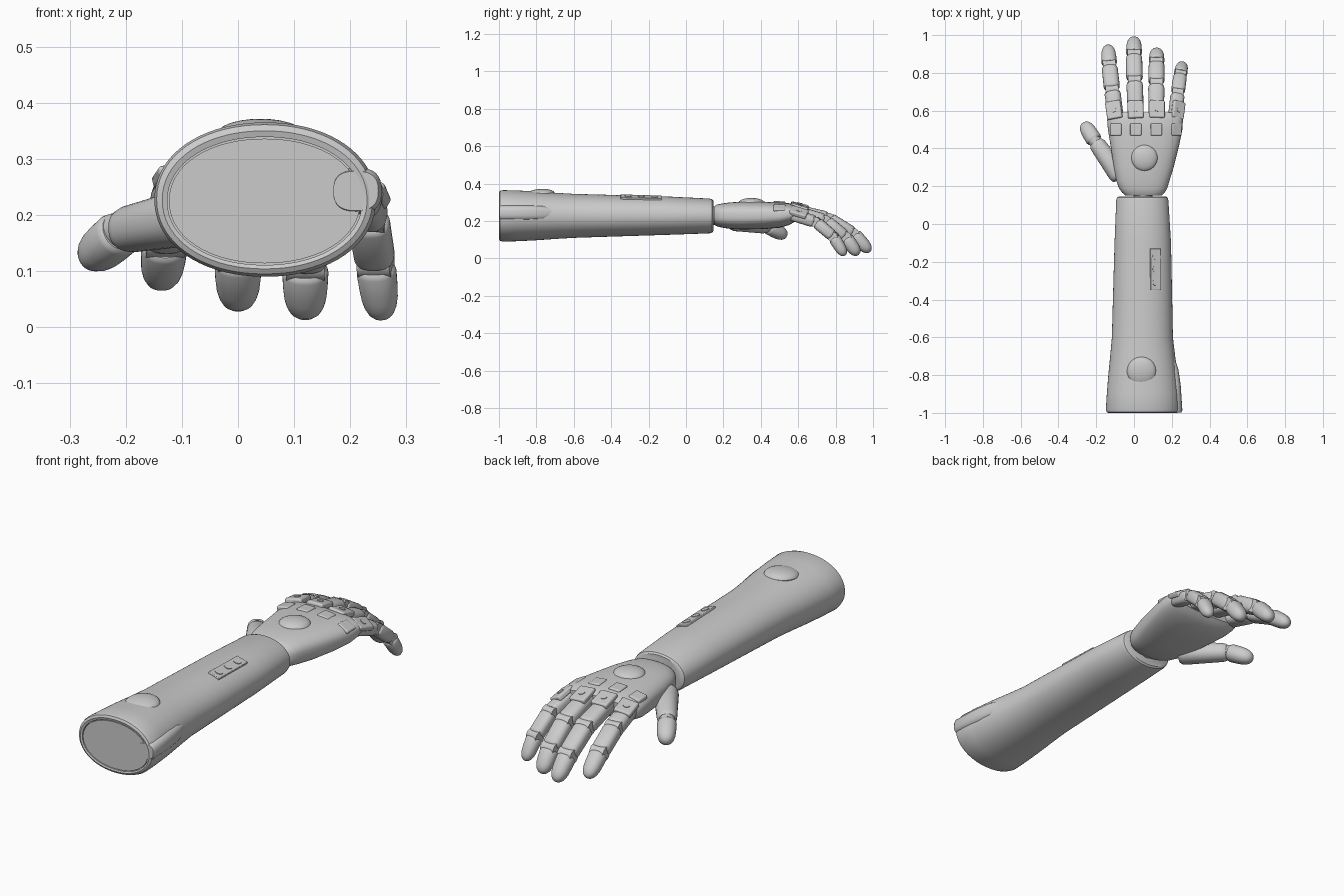
import bpy, math
from mathutils import Vector, Matrix

if "Cube" in bpy.data.objects:
    bpy.data.objects.remove(bpy.data.objects["Cube"])

X, Y, Z = Vector((1, 0, 0)), Vector((0, 1, 0)), Vector((0, 0, 1))


def make(name, verts, faces):
    me = bpy.data.meshes.new(name)
    me.from_pydata([tuple(v) for v in verts], [], faces)
    me.update()
    ob = bpy.data.objects.new(name, me)
    bpy.context.collection.objects.link(ob)
    return ob


def loft(name, rings, count=48):
    """Skin superellipse rings given as (centre, u, v, half_width, half_height, exponent)."""
    verts, faces = [], []
    for c, u, v, a, b, n in rings:
        for i in range(count):
            t = 2 * math.pi * i / count
            cs, sn = math.cos(t), math.sin(t)
            verts.append(c + u * a * math.copysign(abs(cs) ** (2 / n), cs)
                         + v * b * math.copysign(abs(sn) ** (2 / n), sn))
    for r in range(len(rings) - 1):
        for i in range(count):
            j = (i + 1) % count
            p, q = r * count, (r + 1) * count
            faces.append((p + i, q + i, q + j, p + j))
    faces.append(tuple(range(count)))
    faces.append(tuple(reversed(range(len(verts) - count, len(verts)))))
    return make(name, verts, faces)


def frame(d, roll=0.0):
    d = d.normalized()
    u = d.cross(Z).normalized()
    u = Matrix.Rotation(roll, 3, d) @ u
    return u, d, u.cross(d)


def place(ob, c, axes):
    m = Matrix(axes).transposed().to_4x4()
    m.translation = c
    ob.matrix_world = m


def box(name, c, axes, size, bevel):
    x, y, z = (s / 2 for s in size)
    vs = [(i, j, k) for i in (-x, x) for j in (-y, y) for k in (-z, z)]
    ob = make(name, vs, [(0, 1, 3, 2), (4, 6, 7, 5), (0, 4, 5, 1),
                         (2, 3, 7, 6), (0, 2, 6, 4), (1, 5, 7, 3)])
    place(ob, c, axes)
    b = ob.modifiers.new("bevel", 'BEVEL')
    b.width, b.segments = bevel, 3
    return ob


def disc(name, c, axis, r, h, count=24):
    """Straight cylinder centred on c."""
    u = axis.orthogonal().normalized()
    v = axis.cross(u)
    return loft(name, [(c + axis * s * h / 2, v, u, r, r, 2) for s in (-1, 1)], count)


def dome(name, c, axis, r, h):
    u = axis.orthogonal().normalized()
    v = axis.cross(u)
    angles = [math.radians(a) for a in (-12, 0, 15, 30, 45, 60, 72, 82, 89)]
    return loft(name, [(c + axis * h * math.sin(a), v, u, r * math.cos(a), r * math.cos(a), 2)
                       for a in angles], 40)


BODY = ((0, .82), (.03, .93), (.1, 1), (.9, 1), (.97, .93), (1, .82))
TIP = ((0, .85), (.04, .95), (.1, 1), (.4, 1), (.6, .97), (.75, .88),
       (.87, .72), (.95, .48), (.985, .26), (1, .04))


def segment(name, a, b, wa, wb, ratio, n, shape, roll=0):
    u, d, v = frame(b - a, roll)
    rings = []
    for t, s in shape:
        w = (wa + (wb - wa) * t) * s
        rings.append((a.lerp(b, t), u, v, w, w * ratio, n))
    return loft(name, rings, 32)


def along(sections, n):
    """Rings stacked along y from (y, x0, x1, z0, z1)."""
    return [(Vector(((x0 + x1) / 2, y, (z0 + z1) / 2)), X, Z, (x1 - x0) / 2, (z1 - z0) / 2, n)
            for y, x0, x1, z0, z1 in sections]


# Forearm with grooved end cap
loft("forearm", along([
    (-.995, -.123, .218, .114, .336), (-.985, -.123, .218, .114, .336),
    (-.985, -.126, .221, .111, .339), (-.997, -.126, .221, .111, .339),
    (-1, -.135, .23, .104, .35), (-.995, -.145, .24, .095, .361),
    (-.98, -.149, .246, .09, .365), (-.9, -.144, .241, .092, .363),
    (-.8, -.136, .231, .097, .358), (-.7, -.126, .218, .104, .351),
    (-.6, -.117, .206, .11, .345), (-.45, -.113, .203, .115, .341),
    (-.1, -.103, .196, .126, .331), (.125, -.094, .182, .134, .32),
    (.14, -.09, .178, .138, .316), (.146, -.08, .168, .146, .308)], 2.1), 72)

# Side ridge near the elbow
loft("side_ridge", along([
    (-.998, .17, .25, .208, .278), (-.985, .17, .256, .202, .284),
    (-.85, .17, .247, .202, .284), (-.77, .17, .235, .205, .281),
    (-.71, .17, .215, .22, .268)], 2.6), 32)

# Round covers on forearm and hand
dome("forearm_cover", Vector((.04, -.78, .345)), Vector((0, -.07, 1)).normalized(), .077, .026)
dome("hand_cover", Vector((.055, .35, .297)), Z, .07, .026)

# Control panel with three buttons
pn = Vector((.3, .03, 1)).normalized()
pu = Y.cross(pn).normalized()
axes = (pu, pn.cross(pu), pn)
pc = Vector((.113, -.24, .322))
box("panel", pc, axes, (.058, .22, .02), .003)
for k in (-1, 0, 1):
    disc("panel_button", pc + axes[1] * k * .07 + pn * .01, pn, .018, .006)

# Wrist and palm
disc("wrist", Vector((.048, .15, .228)), Y, .05, .08)
loft("palm", along([
    (.15, -.045, .145, .18, .278), (.165, -.062, .162, .172, .288),
    (.19, -.08, .176, .165, .293), (.23, -.094, .188, .159, .299),
    (.3, -.107, .21, .155, .303), (.42, -.125, .24, .157, .303),
    (.5, -.138, .256, .164, .3), (.55, -.142, .259, .178, .295),
    (.575, -.138, .254, .192, .288), (.59, -.125, .242, .207, .278)], 2.6), 64)

# Fingers: three joint points, tip, half width, knuckle roll
fingers = {
    "index": ((-.095, .56, .25), (-.116, .71, .22), (-.13, .84, .155), (-.138, .945, .075), .043, -.18),
    "middle": ((.01, .56, .26), (.003, .76, .212), (0, .895, .13), (0, .985, .035), .044, 0),
    "ring": ((.118, .56, .255), (.118, .745, .2), (.12, .853, .113), (.12, .922, .018), .043, .12),
    "pinky": ((.215, .56, .235), (.232, .695, .195), (.245, .79, .115), (.257, .85, .015), .037, .5),
}
for name, (*pts, w, roll) in fingers.items():
    p = [Vector(q) for q in pts]
    ax = [frame(p[i + 1] - p[i]) for i in range(3)]
    gap = .009
    segment(name + "_proximal", p[0], p[1] - ax[0][1] * gap, w * .95, w, .85, 2.8, BODY, roll * .4)
    segment(name + "_middle", p[1] + ax[1][1] * gap, p[2] - ax[1][1] * gap, w, w * .97, .85, 2.7, BODY)
    segment(name + "_tip", p[2] + ax[2][1] * gap, p[3], w * .97, w * .85, .92, 2.2, TIP)
    for i in (1, 2):
        disc(name + "_hinge", p[i], ax[i][0], w * .72, w * 1.6)
    # Knuckle plate with its pin, and the tab on the palm behind it
    u, d, v = frame(p[1] - p[0], roll)
    c = p[0] + d * .04 + v * w * .74
    box(name + "_knuckle_plate", c, (u, d, v), (w * 1.9, .095, .026), .008)
    disc(name + "_knuckle_pin", c + v * .013, v, .015, .005)
    u, d, v = frame(Vector((0, 1, -.04)), roll)
    c = Vector((p[0].x + (.008 if name == "pinky" else 0), .5, p[0].z + .031))
    c.z = {"index": .28, "middle": .294, "ring": .292, "pinky": .268}[name]
    box(name + "_knuckle_tab", c, (u, d, v), (.06, .065, .022), .007)

# Thumb
t = [Vector(q) for q in ((-.07, .25, .2), (-.206, .437, .172), (-.268, .535, .118))]
d = (t[1] - t[0]).normalized()
e = (t[2] - t[1]).normalized()
segment("thumb_base", t[0], t[1] - d * .006, .056, .043, .95, 2.2, BODY)
segment("thumb_tip", t[1] + e * .006, t[2], .043, .04, .95, 2.2, TIP)
disc("thumb_joint", t[1], d, .034, .04)

# Smooth shading that keeps hard edges
bpy.ops.object.select_all(action='SELECT')
bpy.context.view_layer.objects.active = bpy.context.scene.objects[0]
bpy.ops.object.shade_smooth_by_angle(angle=math.radians(35))
